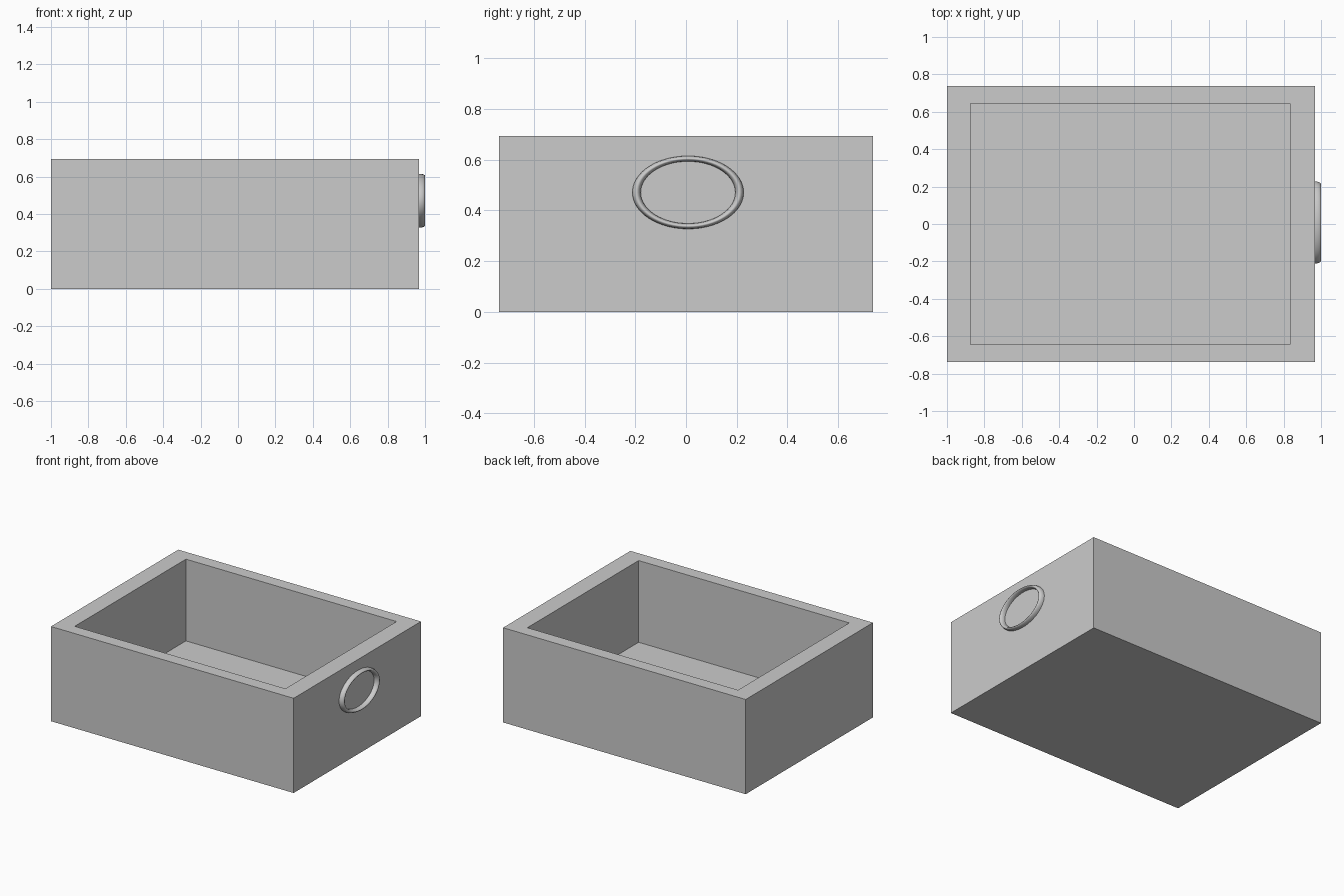
import bpy, bmesh
from mathutils import Matrix, Vector

if "Cube" in bpy.data.objects:
    bpy.data.objects.remove(bpy.data.objects["Cube"])

X0, X1, Y, H = -1.0, 0.967, 0.737, 0.694   # outer size
FLOOR_Z = 0.095

# Open box: inset the top face and sink it to the floor
bm = bmesh.new()
bmesh.ops.create_cube(bm, size=1.0, matrix=(
    Matrix.Translation(((X0 + X1) / 2, 0, H / 2)) @ Matrix.Diagonal((X1 - X0, 2 * Y, H, 1))))
bm.normal_update()
top = max(bm.faces, key=lambda f: f.normal.z)
bmesh.ops.inset_individual(bm, faces=[top], thickness=0.05)   # top becomes inner face


def set_inner(face, z):
    for v in face.verts:
        v.co = Vector((-0.873 if v.co.x < 0 else 0.835,
                       -0.644 if v.co.y < 0 else 0.644, z))


set_inner(top, H)
bmesh.ops.inset_individual(bm, faces=[top], thickness=0.0)
set_inner(top, FLOOR_Z)
mesh = bpy.data.meshes.new("open_box")
bm.to_mesh(mesh)
bm.free()
bpy.context.collection.objects.link(bpy.data.objects.new("open_box", mesh))

# Oval ring handle on the right wall: a torus squashed in height
bpy.ops.mesh.primitive_torus_add(major_segments=64, minor_segments=20,
                                 major_radius=0.203, minor_radius=0.0165)
ring = bpy.context.object
ring.name = "ring_handle"
ring.data.transform(Matrix.Translation((0.969, 0.008, 0.471))
                    @ Matrix.Diagonal((0.031 / 0.0165, 1, 0.656, 1))
                    @ Matrix.Rotation(1.5707963, 4, 'Y'))
bpy.ops.object.shade_smooth()
